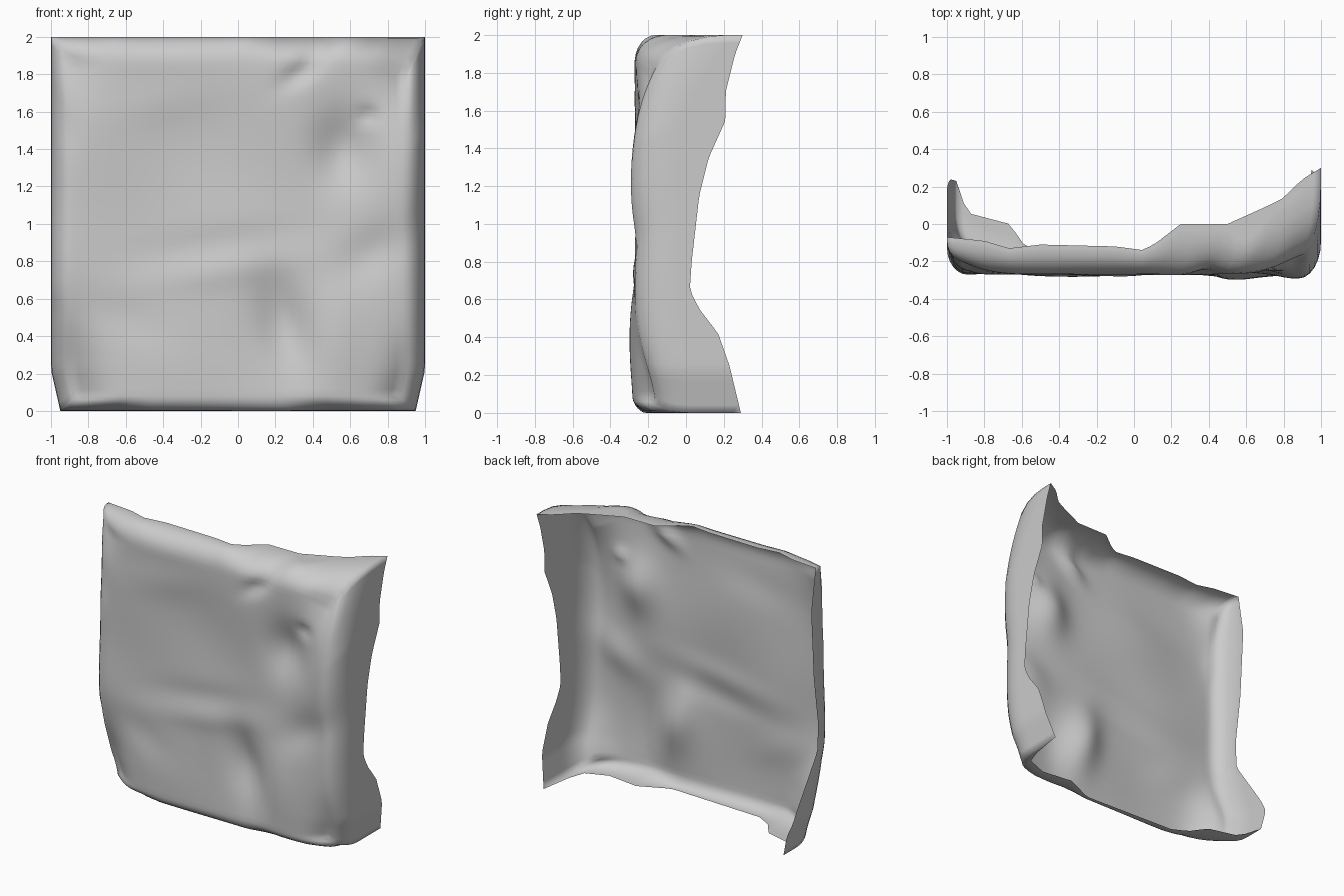
import bpy, bmesh, math

if "Cube" in bpy.data.objects:
    bpy.data.objects.remove(bpy.data.objects["Cube"])

N = 48                                   # panel resolution
R_LEFT, R_RIGHT, R_TOP, R_BOTTOM = .11, .12, .14, .08   # rounding of the front edges
FRONT = -0.275

# How far back each rim reaches: (position along edge, y)
RIGHT = [(0, .29), (.25, .23), (.42, .17), (.55, .07), (.65, .02), (.8, .03), (1.15, .07),
         (1.35, .12), (1.55, .21), (1.7, .21), (1.9, .26), (2, .3)]
LEFT = [(0, .23), (.15, .24), (.3, .15), (.65, -.09), (.85, -.1), (1.2, -.05), (1.7, -.02), (2, -.07)]
TOP = [(-1, -.07), (-.8, -.09), (-.67, -.13), (-.5, -.11), (-.1, -.12), (.05, -.14), (.12, -.1),
       (.25, 0), (.5, 0), (.7, .09), (.8, .14), (.9, .24), (1, .3)]
BOTTOM = [(-1, .23), (-.94, .06), (-.7, 0), (-.62, -.11), (-.5, -.17), (.27, -.2), (.5, -.1),
          (.75, -.13), (.94, -.06), (1, .29)]

# Dents (+) and bulges (-) of the panel: x, z, width, height, depth, tilt
FOLDS = [(-.2, 1.25, .7, .5, .03, 0), (-.1, .9, .4, .08, .012, .15), (-.1, .74, .4, .08, -.012, .15),
         (.56, 1.4, .15, .2, .08, 0), (.7, 1.58, .05, .04, .03, 0), (.85, 1.3, .1, .3, -.015, 0),
         (.24, .48, .13, .25, .07, .25), (.52, .35, .13, .3, -.02, 0), (.72, .85, .2, .12, .03, .6),
         (.35, 1.82, .13, .05, .04, .6), (-.6, .5, .25, .12, .015, -.4), (-.4, 1.65, .3, .12, -.01, .2),
         # pushed-in corners
         (-1, .1, .2, .36, .2, 0), (1, .05, .17, .3, .17, 0), (1, 2, .2, .3, .25, 0),
         (-1, 2, .18, .3, .11, 0), (-1, 1.5, .1, .15, .05, 0)]


def along(profile, t):
    for (a, ya), (b, yb) in zip(profile, profile[1:]):
        if t <= b:
            return ya + (yb - ya) * max(0, (t - a) / (b - a))
    return profile[-1][1]


def panel_y(x, z):
    y = FRONT + 0.008 * math.sin(6 * x + 2 * z) * math.sin(5 * z - x)
    for fx, fz, w, h, d, tilt in FOLDS:
        c, s = math.cos(tilt), math.sin(tilt)
        dx, dz = x - fx, z - fz
        p, q = (c * dx + s * dz) / w, (c * dz - s * dx) / h
        y += d * math.exp(-p * p - q * q)
    return max(y, -0.298)


def place(x, y, z):
    # sides draw in slightly towards the foot
    return (x * (1 - 0.05 * max(0, 1 - z / 0.22)), y, z)


def panel_xz(i, j):
    x = -1 + R_LEFT + (2 - R_LEFT - R_RIGHT) * i / N
    top = R_TOP + .12 * math.exp(-((x - 1) / .22) ** 2)   # wider slope at the raised corner
    return x, R_BOTTOM + (2 - top - R_BOTTOM) * j / N


def rim(i, j):
    """Back edge of the rim and the largest depth of its rounding."""
    x, z = 2 * i / N - 1, 2 * j / N
    if i in (0, N):
        cap = .2 + .2 * max(0, (z - 1.5) / .5)
        return along(RIGHT if i == N else LEFT, z), cap
    if j == N:
        return along(TOP, x), .4 - .24 * math.exp(-((x - .58) / .17) ** 2)
    return along(BOTTOM, x), .2


bm = bmesh.new()

# Crumpled front panel
grid = {}
for i in range(N + 1):
    for j in range(N + 1):
        x, z = panel_xz(i, j)
        grid[i, j] = bm.verts.new(place(x, panel_y(x, z), z))
for i in range(N):
    for j in range(N):
        bm.faces.new((grid[i, j], grid[i + 1, j], grid[i + 1, j + 1], grid[i, j + 1]))

# Rounded edge and uneven rims folded back
loop = ([(i, 0) for i in range(N)] + [(N, j) for j in range(N)] +
        [(i, N) for i in range(N, 0, -1)] + [(0, j) for j in range(N, 0, -1)])
previous = [grid[k] for k in loop]
ARC, STRAIGHT = 6, 6
for step in range(1, ARC + STRAIGHT + 1):
    ring = []
    for i, j in loop:
        px, pz = panel_xz(i, j)
        ex, ez = 2 * i / N - 1, 2 * j / N
        y0 = panel_y(px, pz)
        back, cap = rim(i, j)
        r = min(cap, (back - y0) * .85)
        a = min(step / ARC, 1) * math.pi / 2
        out = math.sin(a)
        y = y0 + r * (1 - math.cos(a))
        if step > ARC:
            y += (back - y) * (step - ARC) / STRAIGHT
        ring.append(bm.verts.new(place(px + (ex - px) * out, y, pz + (ez - pz) * out)))
    for k in range(len(loop)):
        n = (k + 1) % len(loop)
        bm.faces.new((previous[k], ring[k], ring[n], previous[n]))
    previous = ring

bmesh.ops.recalc_face_normals(bm, faces=bm.faces)
bm.faces.ensure_lookup_table()
if bm.faces[N * N // 2].normal.y > 0:
    bmesh.ops.reverse_faces(bm, faces=bm.faces)

mesh = bpy.data.meshes.new("crumpled_cover")
bm.to_mesh(mesh)
bm.free()
cover = bpy.data.objects.new("crumpled_cover", mesh)
bpy.context.collection.objects.link(cover)
for poly in mesh.polygons:
    poly.use_smooth = True
